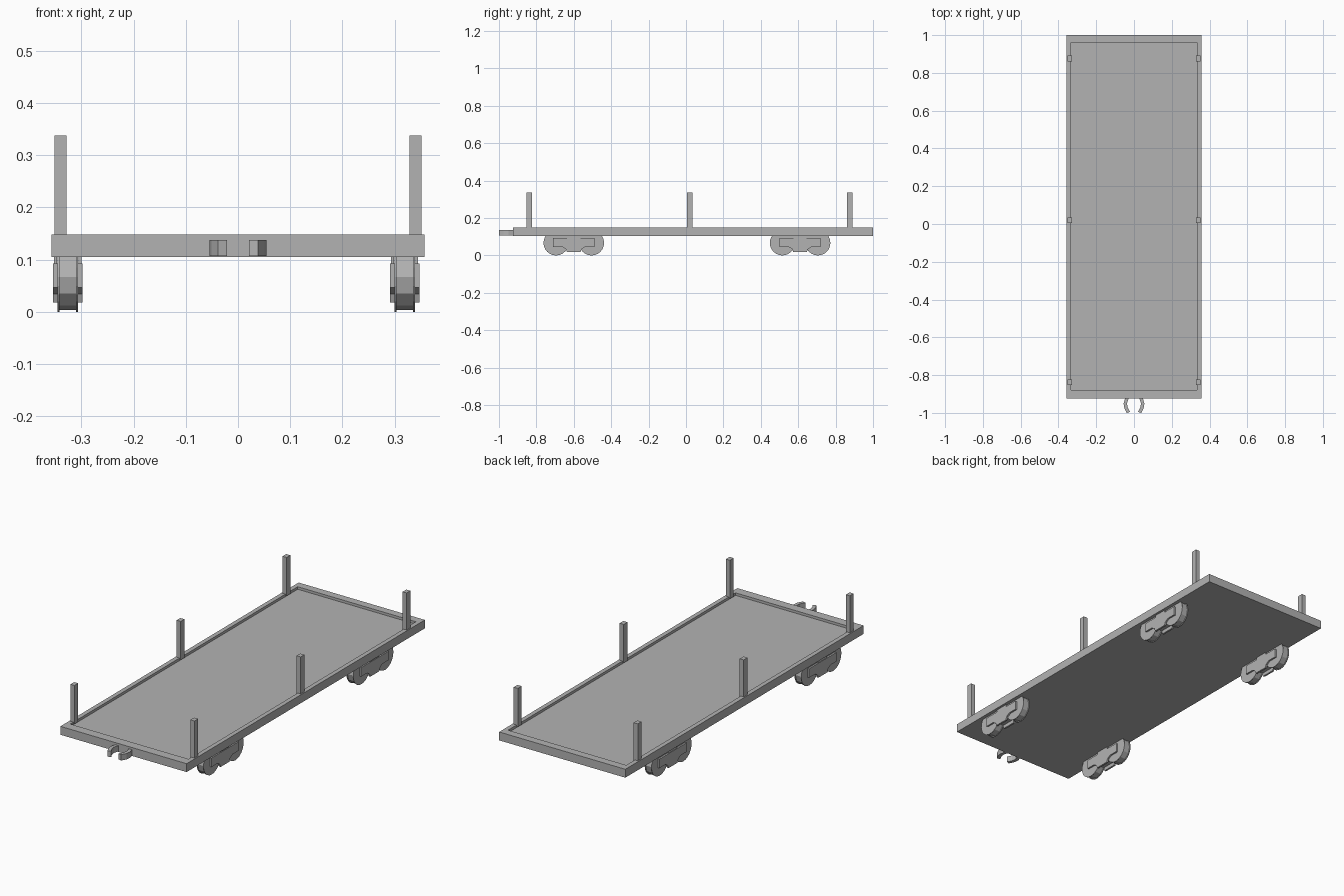
import bpy
import bmesh
from math import pi
from mathutils import Matrix, Vector

cube = bpy.data.objects.get("Cube")
if cube:
    bpy.data.objects.remove(cube, do_unlink=True)

grey = bpy.data.materials.new("plain grey")
grey.use_nodes = True
colour = (0.45, 0.45, 0.45, 1)
grey.diffuse_color = colour
grey.node_tree.nodes["Principled BSDF"].inputs["Base Color"].default_value = colour


def finish(name, bm):
    bmesh.ops.recalc_face_normals(bm, faces=bm.faces)
    mesh = bpy.data.meshes.new(name)
    bm.to_mesh(mesh)
    bm.free()
    mesh.materials.append(grey)
    obj = bpy.data.objects.new(name, mesh)
    bpy.context.collection.objects.link(obj)
    return obj


def box(name, low, high):
    bm = bmesh.new()
    low, high = Vector(low), Vector(high)
    bmesh.ops.create_cube(bm, size=1, matrix=Matrix.Translation((low + high) / 2)
                          @ Matrix.Diagonal((*(high - low), 1)))
    return finish(name, bm)


def extrude(name, points, offset):
    """Prism from a closed outline pushed along an offset."""
    bm = bmesh.new()
    face = bm.faces.new([bm.verts.new(p) for p in points])
    new = bmesh.ops.extrude_face_region(bm, geom=[face])["geom"]
    bmesh.ops.translate(bm, vec=offset, verts=[g for g in new if isinstance(g, bmesh.types.BMVert)])
    return finish(name, bm)


def disc(name, x, y, z, radius, width, sides):
    bm = bmesh.new()
    bmesh.ops.create_cone(bm, cap_ends=True, segments=sides, radius1=radius, radius2=radius,
                          depth=width, matrix=Matrix.Translation((x, y, z)) @ Matrix.Rotation(pi / 2, 4, "Y"))
    return finish(name, bm)


# Deck with a shallow sunken floor inside a raised rim
deck = box("deck", (-0.357, -0.925, 0.105), (0.357, 1.0, 0.148))
bm = bmesh.new()
bm.from_mesh(deck.data)
top = max(bm.faces, key=lambda f: f.calc_center_median().z)
bmesh.ops.inset_region(bm, faces=[top], thickness=0.032)
for v in top.verts:
    v.co.y = 0.96 if v.co.y > 0 else -0.878
well = bmesh.ops.extrude_face_region(bm, geom=[top])["geom"]
bmesh.ops.translate(bm, vec=(0, 0, -0.013), verts=[g for g in well if isinstance(g, bmesh.types.BMVert)])
bmesh.ops.delete(bm, geom=[top], context="FACES")
bm.to_mesh(deck.data)
bm.free()

# Stake posts along both rims
for side, sx in (("left", 1), ("right", -1)):
    for place, y in (("front", -0.838), ("middle", 0.02), ("back", 0.876)):
        xs = sorted((sx * 0.328, sx * 0.351))
        box(f"{place}_{side}_post", (xs[0], y - 0.015, 0.14), (xs[1], y + 0.015, 0.337))

# Curved coupler jaws at the front
outer = [(0.046, -0.92), (0.055, -0.95), (0.051, -0.975), (0.038, -1.0)]
inner = [(0.021, -0.995), (0.034, -0.97), (0.037, -0.95), (0.028, -0.92)]
for side, sx in (("left", 1), ("right", -1)):
    extrude(f"{side}_coupler_jaw", [(sx * x, y, 0.107) for x, y in outer + inner], (0, 0, 0.03))

# Wheel trucks: flanged wheel pairs, a bridge and side frames
half_frame = [(0.035, 0.092), (0.11, 0.092), (0.11, 0.046), (0.062, 0.046), (0.042, 0.034),
              (0.036, 0.018)]
frame = half_frame + [(-y, z) for y, z in reversed(half_frame)]
for side, cx in (("left", 0.319), ("right", -0.326)):
    for end, cy in (("front", -0.6), ("back", 0.61)):
        tag = f"{end}_{side}"
        for n, dy in (("leading", -0.095), ("trailing", 0.095)):
            disc(f"{tag}_{n}_wheel", cx, cy + dy, 0.067, 0.064, 0.034, 12)
            for d in (-0.0175, 0.0175):
                disc(f"{tag}_{n}_flange", cx + d, cy + dy, 0.067, 0.067, 0.004, 24)
        box(f"{tag}_truck_bridge", (cx - 0.018, cy - 0.06, 0.036), (cx + 0.018, cy + 0.06, 0.11))
        for x in (cx - 0.028, cx + 0.0185):
            extrude(f"{tag}_side_frame", [(x, cy + y, z) for y, z in frame], (0.0095, 0, 0))
            # Bolster pad above the frame
            box(f"{tag}_bolster", (x + 0.002, cy - 0.035, 0.085), (x + 0.0075, cy + 0.035, 0.107))
